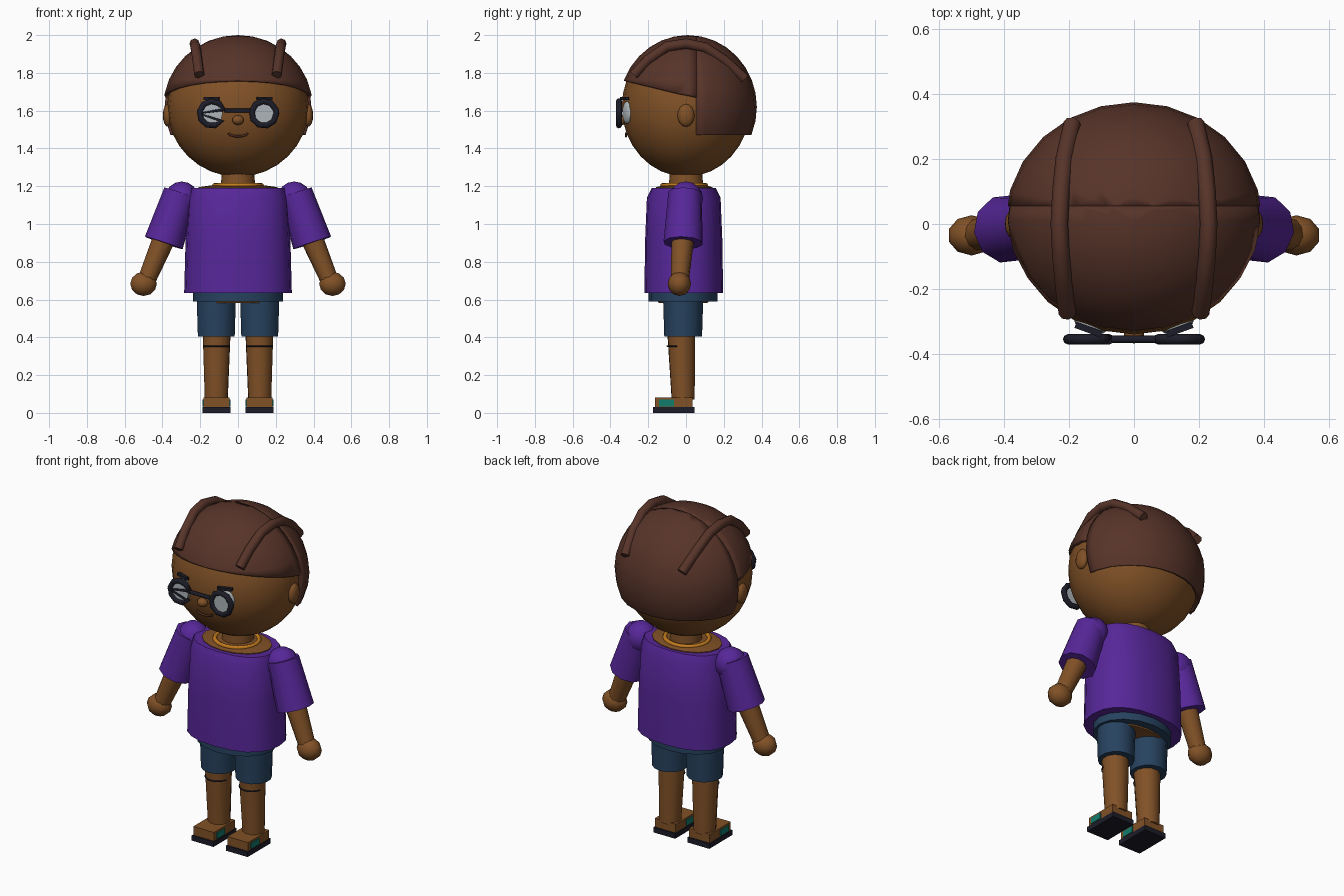
import bpy, bmesh
from math import sin, cos, pi, radians, copysign
from mathutils import Vector, Matrix

old = bpy.data.objects.get("Cube")
if old:
    bpy.data.objects.remove(old, do_unlink=True)


def material(name, r, g, b):
    m = bpy.data.materials.new(name)
    m.use_nodes = True
    m.diffuse_color = (r, g, b, 1)
    bsdf = next(n for n in m.node_tree.nodes if n.type == 'BSDF_PRINCIPLED')
    bsdf.inputs["Base Color"].default_value = (r, g, b, 1)
    bsdf.inputs["Roughness"].default_value = 0.8
    return m


SKIN = material("skin brown", .22, .083, .02)
HAIR = material("hair brown", .095, .034, .022)
PURPLE = material("shirt purple", .095, .02, .32)
DENIM = material("denim blue", .02, .055, .115)
BLACK = material("dark navy", .012, .012, .022)
LENS = material("pale grey", .42, .46, .48)
TEAL = material("teal", .005, .2, .15)
GOLD = material("gold", .55, .2, .012)
LIP = material("lip brown", .09, .03, .015)


def finish(name, bm, mat, angle=40):
    bmesh.ops.recalc_face_normals(bm, faces=bm.faces)
    me = bpy.data.meshes.new(name)
    bm.to_mesh(me)
    bm.free()
    me.materials.append(mat)
    ob = bpy.data.objects.new(name, me)
    bpy.context.collection.objects.link(ob)
    bpy.ops.object.select_all(action='DESELECT')
    ob.select_set(True)
    bpy.context.view_layer.objects.active = ob
    bpy.ops.object.shade_smooth_by_angle(angle=radians(angle))
    return ob


def sphere_mesh(c, r, u, v, turn=0):
    bm = bmesh.new()
    mat = Matrix.Translation(c) @ Matrix.Rotation(turn, 4, 'Z') @ Matrix.Diagonal((*r, 1))
    bmesh.ops.create_uvsphere(bm, u_segments=u, v_segments=v, radius=1, matrix=mat)
    return bm


def ball(name, c, r, mat, u=16, v=10, turn=0):
    return finish(name, sphere_mesh(c, r, u, v, turn), mat, 50)


def limb(name, a, b, ra, rb, mat, sides=12):
    a, b = Vector(a), Vector(b)
    d = b - a
    bm = bmesh.new()
    m = Matrix.Translation((a + b) / 2) @ d.to_track_quat('Z', 'Y').to_matrix().to_4x4()
    bmesh.ops.create_cone(bm, cap_ends=True, segments=sides, radius1=ra, radius2=rb,
                          depth=d.length, matrix=m)
    return finish(name, bm, mat, 50)


def box(name, c, size, mat, turn=0):
    bm = bmesh.new()
    m = Matrix.Translation(c) @ Matrix.Rotation(turn, 4, 'Z') @ Matrix.Diagonal((*size, 1))
    bmesh.ops.create_cube(bm, size=1, matrix=m)
    return finish(name, bm, mat)


def loft(name, rings, mat, sides=16, power=1.0):
    """Stack of rounded rings, each (z, x radius, y radius, y centre)."""
    bm = bmesh.new()
    loops = []
    for z, rx, ry, cy in rings:
        loop = []
        for i in range(sides):
            c, s = cos(2 * pi * i / sides), sin(2 * pi * i / sides)
            loop.append(bm.verts.new((rx * copysign(abs(c) ** power, c),
                                      cy + ry * copysign(abs(s) ** power, s), z)))
        loops.append(loop)
    for lo, hi in zip(loops, loops[1:]):
        for i in range(sides):
            j = (i + 1) % sides
            bm.faces.new((lo[i], lo[j], hi[j], hi[i]))
    bm.faces.new(loops[0])
    bm.faces.new(loops[-1])
    return finish(name, bm, mat, 35)


def tube(name, points, radius, mat, closed=False, res=2):
    cu = bpy.data.curves.new(name, 'CURVE')
    cu.dimensions = '3D'
    cu.bevel_depth, cu.bevel_resolution = radius, res
    cu.use_fill_caps = True
    sp = cu.splines.new('POLY')
    sp.points.add(len(points) - 1)
    for p, co in zip(sp.points, points):
        p.co = (*co, 1)
        p.radius = 1
    sp.use_cyclic_u = closed
    sp.use_smooth = True
    cu.materials.append(mat)
    ob = bpy.data.objects.new(name, cu)
    bpy.context.collection.objects.link(ob)
    return ob


def arc(c, rx, ry, axes, start, end, n):
    """Points of an elliptic arc lying along two chosen axes."""
    pts = []
    for i in range(n):
        t = start + (end - start) * i / (n - 1)
        p = Vector(c)
        p[axes[0]] += rx * cos(t)
        p[axes[1]] += ry * sin(t)
        pts.append(p)
    return pts


# Head and neck
ball("head", (0, 0, 1.62), (.375, .34, .37), SKIN, 24, 16)
limb("neck", (0, 0, 1.17), (0, 0, 1.3), .092, .085, SKIN, 16)
ball("nose", (0, -.338, 1.55), (.032, .03, .026), SKIN, 10, 8)
tube("mouth", arc((0, -.318, 1.482), .05, .018, (0, 2), pi, 2 * pi, 9), .006, LIP)


# Hair: two trimmed shells, a slanted fringe and a longer back
def hair_shell(name, planes):
    bm = sphere_mesh((0, .01, 1.62), (.395, .365, .38), 24, 16)
    for co, no in planes:
        bmesh.ops.bisect_plane(bm, geom=bm.verts[:] + bm.edges[:] + bm.faces[:],
                               plane_co=co, plane_no=no, clear_inner=True)
    ob = finish(name, bm, HAIR, 50)
    mod = ob.modifiers.new("thickness", 'SOLIDIFY')
    mod.thickness, mod.offset = .02, -1


hair_shell("hair_front", [((0, .055, 1.67), (0, -1, 0)), ((0, .055, 1.67), (0, .23, 1))])
hair_shell("hair_back", [((0, .055, 1.67), (0, 1, 0)), ((0, 0, 1.47), (0, 0, 1))])

# Torso clothing
loft("chest_skin", [(1.0, .2, .14, -.01), (1.195, .21, .15, -.01), (1.21, .1, .09, 0)], SKIN)
tube("necklace", arc((0, -.01, 1.205), .125, .115, (0, 1), 0, 2 * pi * 19 / 20, 20), .012, GOLD, True)
loft("shirt", [(.635, .285, .208, -.012), (.9, .278, .205, -.012), (1.14, .265, .195, -.012),
               (1.19, .25, .17, -.012), (1.19, .21, .15, -.01)], PURPLE, 20, .85)
loft("shorts_waist", [(.59, .237, .183, -.015), (.68, .237, .183, -.015)], DENIM)
loft("hips_skin", [(.583, .2, .13, -.015), (.62, .21, .15, -.015)], SKIN)

# Glasses bridge
limb("glasses_bridge", (-.075, -.355, 1.6), (.075, -.355, 1.6), .011, .011, BLACK, 8)

for side, s in (("left", 1), ("right", -1)):
    # Face
    ball(side + "_ear", (s * .372, 0, 1.575), (.026, .045, .06), SKIN, 12, 8)
    ball(side + "_eye", (s * .135, -.312, 1.59), (.053, .02, .06), LENS, 12, 8, s * .35)
    limb(side + "_lens", (s * .138, -.358, 1.585), (s * .138, -.352, 1.585), .057, .057, LENS, 12)
    tube(side + "_glasses_rim", arc((s * .138, -.355, 1.585), .065, .065, (0, 2), pi / 10,
                                    2 * pi, 10)[:-1] + [Vector((s * .203, -.355, 1.585))],
         .016, BLACK, True)
    box(side + "_eyebrow", (s * .14, -.325, 1.664), (.085, .02, .016), BLACK, s * .35)

    # Raised hair ridge running front to back
    ridge = [(.205, -.275, 1.79), (.215, -.2, 1.87), (.225, -.1, 1.94), (.23, 0, 1.955),
             (.225, .1, 1.935), (.215, .2, 1.87), (.19, .31, 1.77)]
    tube(side + "_hair_ridge", [(s * x, y, z) for x, y, z in ridge], .027, HAIR)

    # Arm
    ball(side + "_shoulder", (s * .298, 0, 1.135), (.09, .09, .09), PURPLE, 12, 8)
    limb(side + "_sleeve", (s * .305, -.005, 1.165), (s * .393, -.015, .9), .09, .106, PURPLE, 10)
    limb(side + "_arm", (s * .38, -.015, .95), (s * .485, -.033, .7), .062, .048, SKIN, 10)
    ball(side + "_hand", (s * .5, -.035, .683), (.074, .062, .064), SKIN, 10, 6)

    # Leg
    limb(side + "_shorts_leg", (s * .115, -.015, .405), (s * .115, -.015, .63), .1, .107, DENIM, 14)
    limb(side + "_leg", (s * .115, -.015, .07), (s * .113, -.025, .42), .062, .075, SKIN, 12)
    tube(side + "_knee_crease", arc((s * .114, -.025, .353), .071, .074, (0, 1),
                                    pi * 1.1, pi * 1.9, 9), .004, BLACK)

    # Shoe
    box(side + "_sole", (s * .114, -.065, .015), (.146, .22, .03), BLACK)
    box(side + "_shoe_upper", (s * .114, -.065, .055), (.138, .2, .055), SKIN)
    box(side + "_shoe_patch", (s * .114, -.103, .053), (.147, .078, .036), TEAL)
